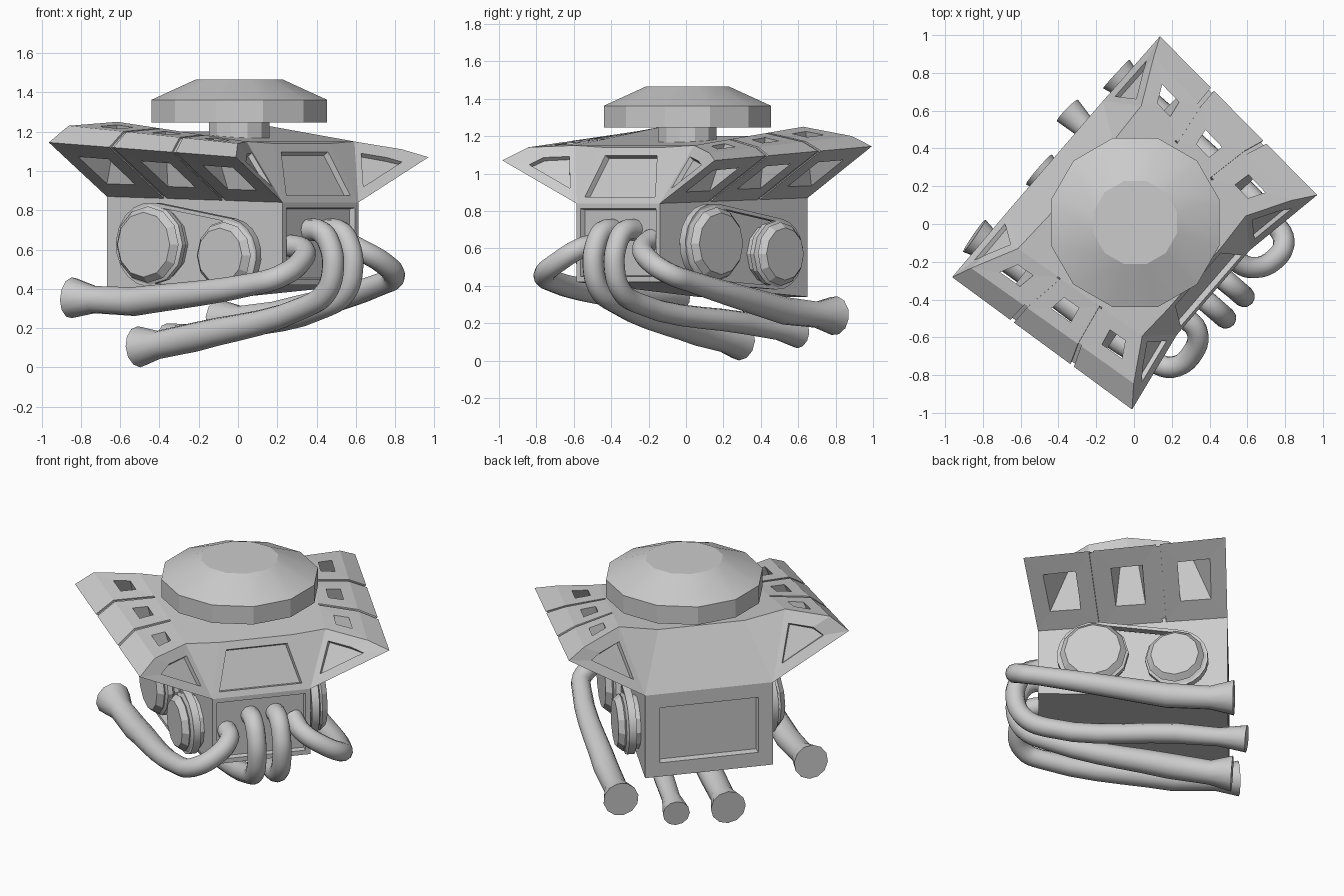
import bpy, bmesh
from math import pi, sin, cos, acos, atan2, radians
from mathutils import Vector, Matrix

if "Cube" in bpy.data.objects:
    bpy.data.objects.remove(bpy.data.objects["Cube"])

# Everything is modelled with +x as the engine's front, then turned about z
TURN = radians(-40.8)


def smooth(ob, angle=40):
    bpy.ops.object.select_all(action='DESELECT')
    ob.select_set(True)
    bpy.context.view_layer.objects.active = ob
    if ob.type == 'CURVE':
        bpy.ops.object.convert(target='MESH')
    bpy.ops.object.shade_smooth_by_angle(angle=radians(angle))


def add(name, bm):
    bmesh.ops.recalc_face_normals(bm, faces=bm.faces[:])
    me = bpy.data.meshes.new(name)
    bm.to_mesh(me)
    bm.free()
    ob = bpy.data.objects.new(name, me)
    ob.rotation_euler.z = TURN
    bpy.context.collection.objects.link(ob)
    return ob


def from_faces(verts, faces):
    bm = bmesh.new()
    vs = [bm.verts.new(v) for v in verts]
    fs = [bm.faces.new([vs[i] for i in f]) for f in faces]
    bmesh.ops.recalc_face_normals(bm, faces=fs)
    return bm, fs


def shrink(bm, face, scale, shift=Vector()):
    """Inset a face to a scaled copy of its outline."""
    mid = face.calc_center_median()
    old = [v.co.copy() for v in face.verts]
    bmesh.ops.inset_individual(bm, faces=[face], thickness=.001)
    for v in face.verts:
        near = min(old, key=lambda c: (c - v.co).length)
        v.co = mid + (near - mid) * scale + shift


def recess(bm, face, width, depth):
    """Flat frame round a sunken panel."""
    if width:
        bmesh.ops.inset_individual(bm, faces=[face], thickness=width)
    bmesh.ops.inset_individual(bm, faces=[face], thickness=.008, depth=-depth)


def prism(sec_a, sec_b):
    """Solid between two four-point sections; faces 0-3 are sides, 4-5 ends."""
    sides = [(i, (i + 1) % 4, (i + 1) % 4 + 4, i + 4) for i in range(4)]
    return from_faces(list(sec_a) + list(sec_b), sides + [(3, 2, 1, 0), (4, 5, 6, 7)])


# Engine block, with recessed front and back panels
bm, fs = prism([(.555, -.295, .42), (.555, .295, .42), (.555, .295, .84), (.555, -.295, .84)],
               [(-.55, -.385, .34), (-.55, .385, .34), (-.55, .385, .87), (-.55, -.385, .87)])
recess(bm, fs[4], .04, .03)
recess(bm, fs[5], .125, .04)
add("engine_block", bm)

# Side section: lower inner, outer tip, upper outer, inner ridge
FRONT = [(.555, .295, .84), (.634, .75, 1.07), (.55, .64, 1.14), (.42, .42, 1.15)]
BACK = [(-.55, .385, .87), (-.545, .842, 1.145), (-.5, .74, 1.23), (-.38, .50, 1.25)]

# Central top housing between the side covers
half = [FRONT[0], (.43, .22, 1.14), FRONT[3], BACK[0], (-.37, .26, 1.2), BACK[3]]
verts = half + [(x, -y, z) for x, y, z in half]
faces = [(0, 1, 7, 6), (3, 4, 10, 9), (1, 2, 5, 4, 10, 11, 8, 7), (0, 3, 9, 6)]
for o in (0, 6):
    faces += [(o, o + 1, o + 2), (o + 3, o + 4, o + 5), (o, o + 2, o + 5, o + 3)]
bm, fs = from_faces(verts, faces)
recess(bm, fs[0], .06, .03)
add("top_housing", bm)


def section(t, side, scale=1.0):
    pts = [Vector(b).lerp(Vector(f), t) for b, f in zip(BACK, FRONT)]
    if side > 0:
        pts[2].z -= .03     # this side has a flatter outer edge
    mid = sum(pts, Vector()) / 4
    return [Vector((p.x, p.y * side, p.z)) for p in (mid + (q - mid) * scale for q in pts)]


# Side covers: three hollow segments each side with a tapered window right through
for side, label in ((1, "right"), (-1, "left")):
    for k in range(3):
        t0 = k / 3 + (.01 if k else 0)
        t1 = (k + 1) / 3 - (.01 if k < 2 else 0)
        sec0, sec1 = section(t0, side), section(t1, side)
        bm, fs = prism(sec0, sec1)
        low, top = fs[0], fs[2]
        shrink(bm, low, .5)
        shrink(bm, top, .38)
        for end, face, sec in ((0, fs[4], sec0), (2, fs[5], sec1)):
            if k == end:
                inward = (sec[0] + sec[3]) / 2 - sum(sec, Vector()) / 4
                shrink(bm, face, .55, inward * .25)
                recess(bm, face, 0, .025)
        rim = list(low.edges) + list(top.edges)
        bmesh.ops.delete(bm, geom=[low, top], context='FACES_ONLY')
        bmesh.ops.bridge_loops(bm, edges=rim)
        add(f"{label}_cover_{k + 1}", bm)
    for k in (1, 2):
        bm, fs = prism(section(k / 3 - .011, side, .93), section(k / 3 + .011, side, .93))
        add(f"{label}_cover_joint_{k}", bm)


def lathe(name, rings, sides, matrix, phase=0.0):
    """Round part from (radius, height) rings, capped at both ends."""
    bm = bmesh.new()
    loops = [[bm.verts.new(matrix @ Vector((r * cos(phase + 2 * pi * i / sides),
                                            r * sin(phase + 2 * pi * i / sides), h)))
              for i in range(sides)] for r, h in rings]
    for a, b in zip(loops, loops[1:]):
        for i in range(sides):
            j = (i + 1) % sides
            bm.faces.new((a[i], a[j], b[j], b[i]))
    bm.faces.new(loops[0][::-1])
    bm.faces.new(loops[-1])
    smooth(add(name, bm), 20)


# Air filter on its neck
centre = Matrix.Translation((0, .01, 0))
lathe("filter_neck", [(.16, 1.1), (.16, 1.26)], 12, centre, pi / 12 - TURN)
lathe("air_filter", [(.463, 1.247), (.463, 1.362), (.228, 1.466)], 12, centre, pi / 12 - TURN)


# Pulleys and belts: large pulley at the front on one side, at the back on the other
def belt(name, c0, r0, c1, r1, matrix):
    d = Vector(c1) - Vector(c0)
    base, phi = atan2(d.y, d.x), acos((r0 - r1) / d.length)
    n = 10
    arc = [(c0, r0, phi + (2 * pi - 2 * phi) * i / n) for i in range(n + 1)]
    arc += [(c1, r1, -phi + 2 * phi * i / n) for i in range(n + 1)]
    bm = bmesh.new()
    rows = []
    for c, r, a in arc:
        rows.append([bm.verts.new(matrix @ Vector((c[0] + q * cos(base + a),
                                                   c[1] + q * sin(base + a), h)))
                     for q, h in ((r, .03), (r, .075), (r - .02, .075), (r - .02, .03))])
    for a, b in zip(rows, rows[1:] + rows[:1]):
        for i in range(4):
            j = (i + 1) % 4
            bm.faces.new((a[i], a[j], b[j], b[i]))
    smooth(add(name, bm))


for side, label in ((1, "right"), (-1, "left")):
    # Plane of the slightly tapered side wall; its z axis points outwards
    out = Vector((.0814, side, 0)).normalized()
    along = Vector((0, 0, 1)).cross(out)
    wall = Matrix((along, (0, 0, 1), out)).transposed().to_4x4()
    wall.translation = Vector((0, .34 * side, 0))
    big, small = (-.225, .625), (.255, .57)
    for c, r, size in ((big, .205, "large"), (small, .18, "small")):
        lathe(f"{label}_{size}_pulley",
              [(r - .02, -.02), (r - .02, .03), (r, .045), (r, .075), (r - .02, .085), (r - .01, .095),
               (r - .04, .13)],
              12, wall @ Matrix.Translation((c[0], c[1], 0)))
    belt(f"{label}_belt", big, .215, small, .19, wall)


# Exhaust pipes: (x, y, z, radius) along each path, bent then straight to a flared tail
def pipe(name, pts, bend):
    cu = bpy.data.curves.new(name, 'CURVE')
    cu.dimensions = '3D'
    cu.bevel_depth = 1.0
    cu.bevel_resolution = 4
    cu.resolution_u = 5
    cu.use_fill_caps = True
    sp = cu.splines.new('BEZIER')
    sp.bezier_points.add(len(pts) - 1)
    for i, (bp, (x, y, z, r)) in enumerate(zip(sp.bezier_points, pts)):
        bp.co = (x, y, z)
        bp.radius = r
        bp.handle_left_type = 'AUTO' if i <= bend else 'VECTOR'
        bp.handle_right_type = 'AUTO' if i <= bend else 'VECTOR'
    ob = bpy.data.objects.new(name, cu)
    ob.rotation_euler.z = TURN
    bpy.context.collection.objects.link(ob)
    smooth(ob)


R = .057
pipe("outer_pipe_left", [(.51, -.2, .62, R), (.62, -.21, .6, R), (.68, -.31, .53, R),
                         (.65, -.44, .46, R), (.53, -.49, .425, R),
                         (-.22, -.56, .335, .074), (-.46, -.585, .345, .07), (-.60, -.6, .355, .105)], 4)
pipe("outer_pipe_right", [(.51, .2, .65, R), (.62, .23, .6, R), (.685, .34, .53, R),
                          (.66, .45, .465, R), (.54, .49, .425, R),
                          (-.2, .53, .265, .074), (-.45, .535, .245, .07), (-.59, .54, .24, .105)], 4)
for label, y, ends in (("left", -.06, [(-.2, -.1, .155, .075), (-.44, -.11, .115, .072), (-.57, -.11, .105, .105)]),
                       ("right", .09, [(-.25, .2, .2, .06), (-.5, .215, .165, .055), (-.66, .225, .145, .08)])):
    pipe(f"inner_pipe_{label}", [(.51, y, .7, R), (.61, y, .69, R), (.67, y, .62, R), (.69, y, .5, R),
                                 (.64, y, .38, R), (.51, y, .31, R)] + ends, 5)
